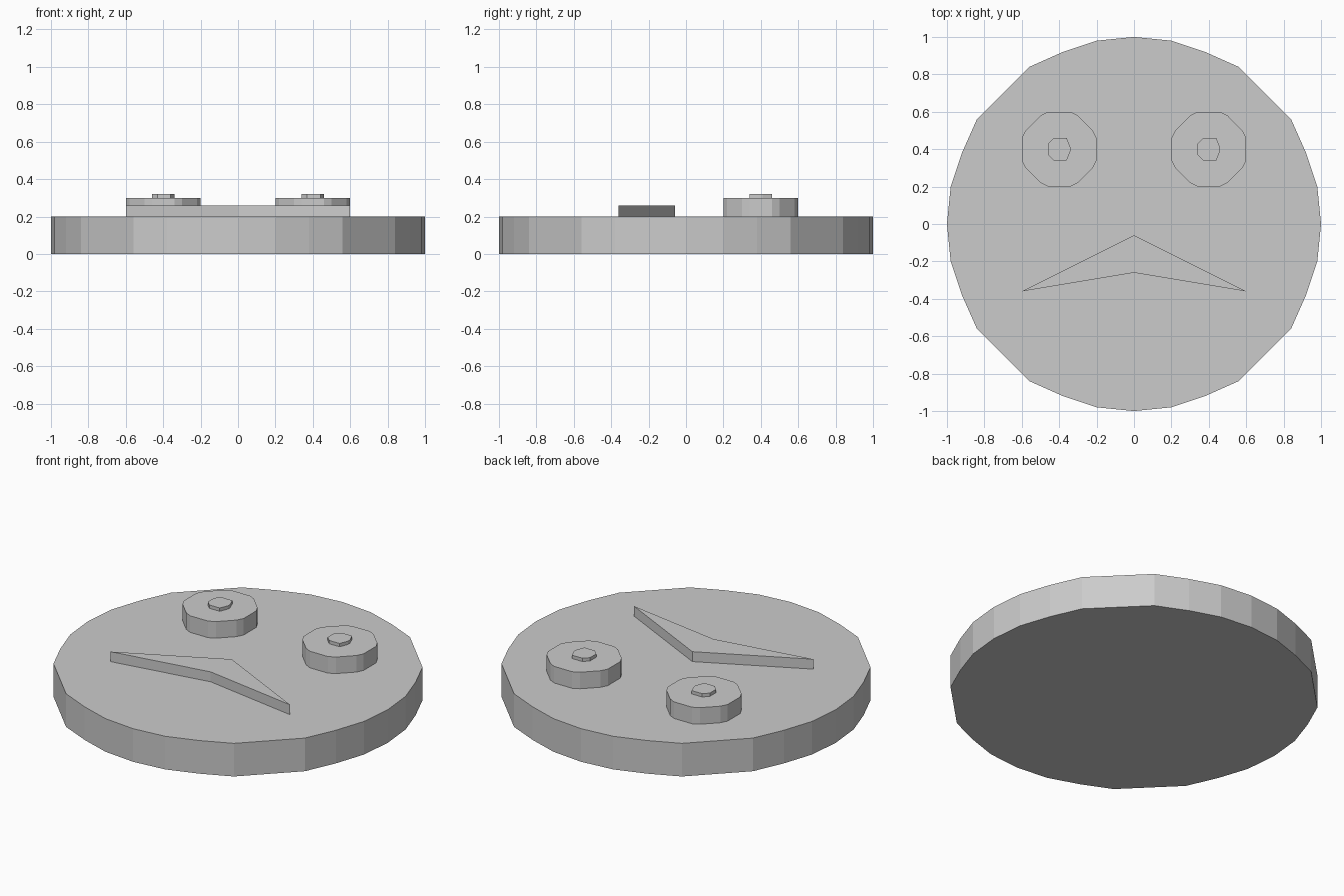
import bpy
import bmesh

cube = bpy.data.objects.get("Cube")
if cube:
    bpy.data.objects.remove(cube, do_unlink=True)

# One plain grey for every part
grey = bpy.data.materials.new("plain_grey")
grey.use_nodes = True
colour = (0.6, 0.6, 0.6, 1)
grey.diffuse_color = colour
grey.node_tree.nodes["Principled BSDF"].inputs["Base Color"].default_value = colour


def four_fold(quadrant):
    """Turn one quadrant's points by quarter turns into a closed outline."""
    outline, points = [], quadrant
    for _ in range(4):
        outline += points
        points = [(-y, x) for x, y in points]
    return outline


def slab(name, outline, bottom, top, centre=(0, 0)):
    """Extrude a counterclockwise outline from bottom to top."""
    bm = bmesh.new()
    base = bm.faces.new([bm.verts.new((x + centre[0], y + centre[1], bottom))
                         for x, y in outline])
    extruded = bmesh.ops.extrude_face_region(bm, geom=[base], use_keep_orig=True)
    raised = [v for v in extruded["geom"] if isinstance(v, bmesh.types.BMVert)]
    bmesh.ops.translate(bm, verts=raised, vec=(0, 0, top - bottom))
    bmesh.ops.recalc_face_normals(bm, faces=bm.faces)
    mesh = bpy.data.meshes.new(name)
    bm.to_mesh(mesh)
    bm.free()
    mesh.materials.append(grey)
    obj = bpy.data.objects.new(name, mesh)
    bpy.context.collection.objects.link(obj)
    return obj


# Face disc
disc = four_fold([(1, 0), (0.98, 0.2), (0.92, 0.38), (0.84, 0.56),
                  (0.56, 0.84), (0.38, 0.92), (0.2, 0.98)])
slab("face_disc", disc, 0, 0.2)

# Eyes with small raised pupils
eye = four_fold([(0.2, -0.06), (0.2, 0.06), (0.18, 0.1), (0.1, 0.18)])
pupil = [(0.06, -0.01), (0.06, 0.01), (0.04, 0.06), (-0.03, 0.06),
         (-0.06, 0.03), (-0.06, -0.03), (-0.03, -0.06), (0.04, -0.06)]
for side, x in (("left", 0.4), ("right", -0.4)):
    slab(side + "_eye", eye, 0.2, 0.3, (x, 0.4))
    slab(side + "_pupil", pupil, 0.3, 0.32, (x, 0.4))

# Frowning mouth
slab("mouth", [(-0.6, -0.36), (0, -0.26), (0.6, -0.36), (0, -0.06)], 0.2, 0.26)
